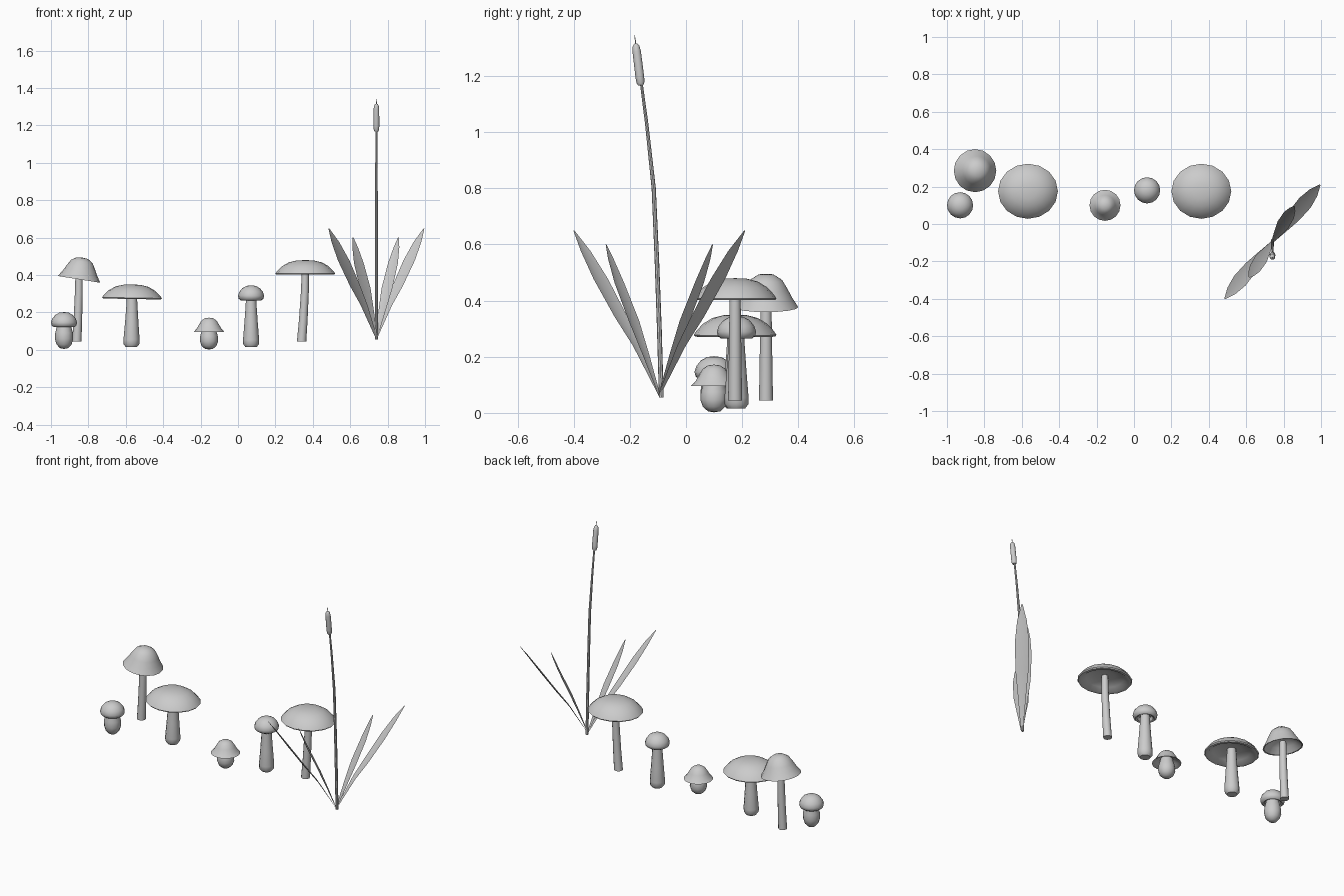
import bpy, bmesh, math
from mathutils import Vector, Matrix

if "Cube" in bpy.data.objects:
    bpy.data.objects.remove(bpy.data.objects["Cube"])


def finish(name, bm, angle=40):
    bmesh.ops.remove_doubles(bm, verts=bm.verts, dist=1e-5)
    bmesh.ops.recalc_face_normals(bm, faces=bm.faces)
    me = bpy.data.meshes.new(name)
    bm.to_mesh(me)
    bm.free()
    ob = bpy.data.objects.new(name, me)
    bpy.context.collection.objects.link(ob)
    bpy.ops.object.select_all(action='DESELECT')
    bpy.context.view_layer.objects.active = ob
    ob.select_set(True)
    bpy.ops.object.shade_smooth_by_angle(angle=math.radians(angle))
    return ob


def lathe(name, rings, sides=16, sx=1.0, sy=1.0, matrix=None):
    """Skin round rings given as (radius, x, y, z)."""
    bm = bmesh.new()
    loops = []
    for r, x, y, z in rings:
        if r == 0:
            loops.append([bm.verts.new((x, y, z))] * sides)
        else:
            loops.append([bm.verts.new((x + sx * r * math.cos(a), y + sy * r * math.sin(a), z))
                          for a in (2 * math.pi * i / sides for i in range(sides))])
    for a, b in zip(loops, loops[1:]):
        for i in range(sides):
            j = (i + 1) % sides
            vs = list(dict.fromkeys((a[i], a[j], b[j], b[i])))
            if len(vs) > 2:
                bm.faces.new(vs)
    if matrix:
        bm.transform(matrix)
    return finish(name, bm)


# Cap profiles (radius, height): outer dome, rim, then hollow underside
BELL = [(0, .118), (.03, .115), (.058, .097), (.077, .065), (.093, .034), (.115, 0),
        (.108, .001), (.08, .032), (.05, .055), (0, .06)]
FLAT = [(0, .078), (.045, .076), (.088, .066), (.125, .045), (.15, .02), (.16, .006),
        (.155, 0), (.138, 0), (.11, .02), (.06, .033), (0, .036)]
BUTTON = [(0, .08), (.025, .077), (.047, .065), (.063, .045), (.07, .024), (.066, .008),
          (.055, 0), (.046, .004), (.038, .022), (0, .03)]
HAT = [(0, .077), (.022, .074), (.04, .062), (.054, .04), (.066, .018), (.083, 0),
       (.078, 0), (.06, .012), (.04, .025), (0, .035)]

# Stem profiles (radius, height fraction)
THIN = [(0, 0), (.025, 0), (.023, .3), (.021, .7), (.019, 1)]
CLUB = [(0, 0), (.03, 0), (.042, .055), (.043, .14), (.036, .45), (.03, .75), (.026, 1)]
BULB = [(0, 0), (.022, .03), (.04, .16), (.049, .36), (.047, .58), (.039, .8), (.034, 1)]

# name, cap, stem, cap centre xyz, stem foot x and z, tilt, y squash
mushrooms = [
    ("tall_bell", BELL, THIN, (-.85, .285, .377), -.862, .045, 9, 1),
    ("tiny_button", BUTTON, BULB, (-.93, .10, .122), -.93, .005, 0, 1),
    ("wide_short", FLAT, CLUB, (-.567, .175, .272), -.57, .015, 1, .92),
    ("tiny_hat", HAT, BULB, (-.155, .10, .095), -.155, 0.002, 0, 1),
    ("slim_button", BUTTON, CLUB, (.07, .18, .265), .07, .015, 0, 1),
    ("wide_tall", FLAT, THIN, (.36, .175, .402), .34, .045, 0, .92),
]
for name, cap, stem, c, fx, fz, tilt, sq in mushrooms:
    m = Matrix.Translation(c) @ Matrix.Rotation(math.radians(tilt), 4, 'Y')
    lathe(name + "_cap", [(r, 0, 0, z) for r, z in cap], 16, 1, sq, m)
    top = c[2] + .032
    # slightly bowed stem running from foot to cap
    lathe(name + "_stem", [(r, fx + (c[0] - fx) * math.sin(t * math.pi / 2), c[1], fz + (top - fz) * t)
                           for r, t in stem], 12)

# Cattail stalk, seed head and tip
lathe("cattail_stalk", [(0, .74, -.088, .055), (.0085, .74, -.088, .055), (.0085, .74, -.095, .3),
                        (.008, .74, -.104, .55), (.0075, .74, -.115, .8), (.006, .74, -.14, 1.03),
                        (.005, .74, -.16, 1.18), (0, .74, -.16, 1.18)], 8)
head = [(0, -.002), (.01, 0), (.0145, .01), (.0155, .03), (.015, .12), (.012, .14), (.006, .148), (0, .15)]
lean = Matrix.Translation((.74, -.161, 1.168)) @ Matrix.Rotation(math.radians(7), 4, 'X')
lathe("cattail_head", [(r, 0, 0, z) for r, z in head], 12, matrix=lean)
lathe("cattail_tip", [(.002, 0, 0, .145), (.0018, 0, 0, .165), (0, 0, 0, .181)], 6, matrix=lean)


# Folded leaf blades arching out along a shared diagonal plane
def leaf(name, path, tip):
    base, tip = Vector((.74, -.095, 0)), Vector(tip)
    out = tip - Vector((base.x, base.y, tip.z))
    side = Vector((-out.y, out.x, 0)).normalized()
    z0 = .062
    bm = bmesh.new()
    rows = []
    for f, h, w in path:
        mid = base + out * f + Vector((0, 0, z0 + (tip.z - z0) * h))
        fold = (-out.normalized() * .6 + Vector((0, 0, .4))) * w * .25
        rows.append([bm.verts.new(p) for p in (mid - side * w + fold, mid, mid + side * w + fold)])
    for a, b in zip(rows, rows[1:]):
        for i in range(2):
            bm.faces.new((a[i], a[i + 1], b[i + 1], b[i]))
    finish(name, bm, 60)


OUTER = [(0, 0, .006), (.27, .30, .024), (.46, .47, .036), (.70, .70, .04), (.87, .87, .027), (1, 1, .003)]
INNER = [(0, 0, .006), (.27, .27, .022), (.5, .49, .034), (.77, .74, .031), (.92, .9, .018), (1, 1, .003)]
leaf("leaf_outer_front", OUTER, (.485, -.40, .65))
leaf("leaf_outer_back", OUTER, (.995, .21, .65))
leaf("leaf_inner_front", INNER, (.615, -.285, .60))
leaf("leaf_inner_back", INNER, (.858, .095, .60))
